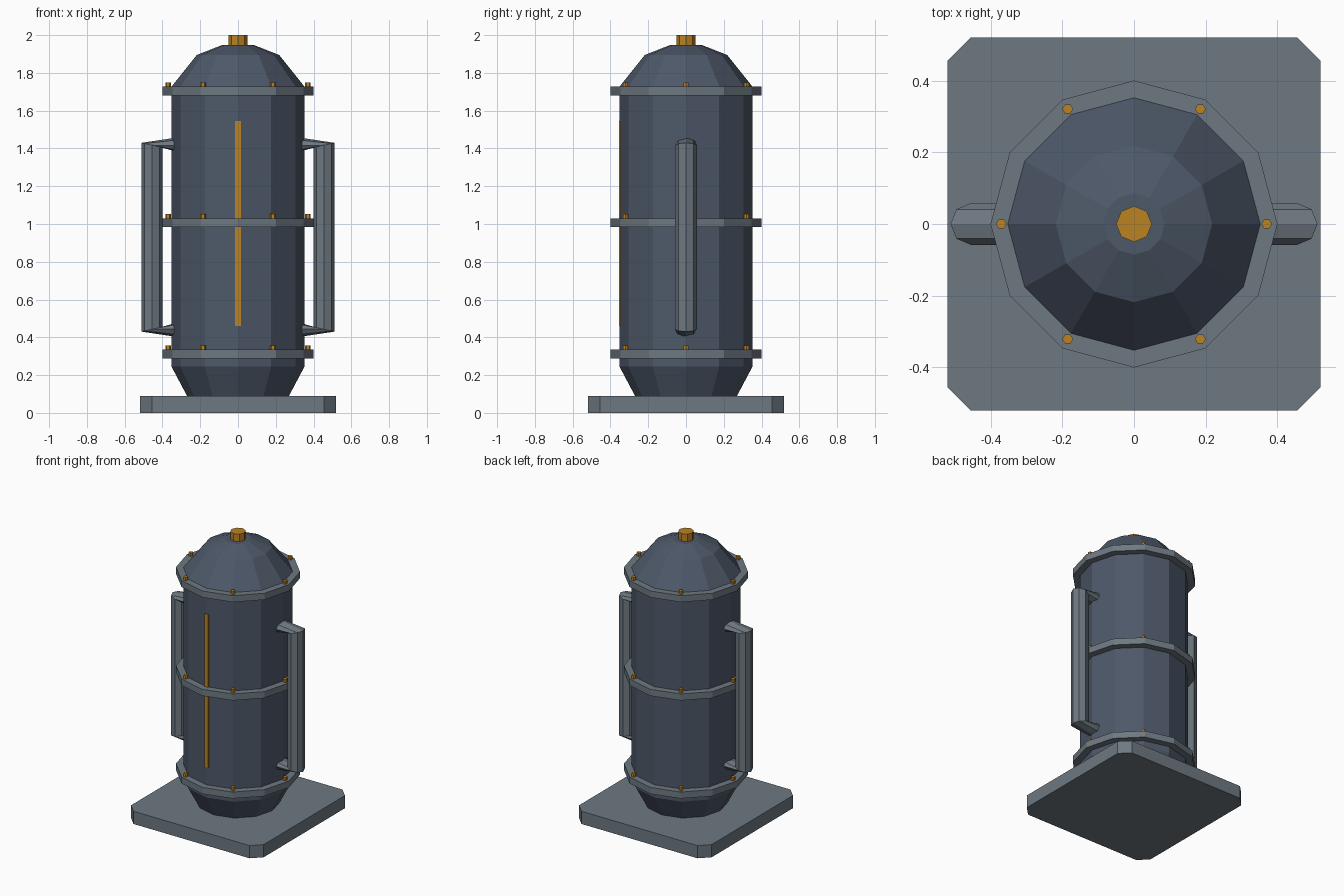
import bpy, bmesh
from math import sin, cos, pi, radians
from mathutils import Vector

if "Cube" in bpy.data.objects:
    bpy.data.objects.remove(bpy.data.objects["Cube"], do_unlink=True)


def material(name, rgb):
    m = bpy.data.materials.new(name)
    m.use_nodes = True
    m.diffuse_color = (*rgb, 1)
    m.node_tree.nodes["Principled BSDF"].inputs["Base Color"].default_value = (*rgb, 1)
    return m


STEEL = material("grey steel", (0.155, 0.19, 0.22))
NAVY = material("dark blue metal", (0.075, 0.098, 0.14))
BRASS = material("brass", (0.50, 0.225, 0.016))


def loft(name, rings, mat):
    """Skin a list of equal-length point rings and cap both ends."""
    bm = bmesh.new()
    loops = [[bm.verts.new(p) for p in ring] for ring in rings]
    n = len(loops[0])
    for a, b in zip(loops, loops[1:]):
        for i in range(n):
            j = (i + 1) % n
            bm.faces.new((a[i], a[j], b[j], b[i]))
    bm.faces.new(loops[0])
    bm.faces.new(loops[-1])
    bmesh.ops.recalc_face_normals(bm, faces=bm.faces)
    mesh = bpy.data.meshes.new(name)
    bm.to_mesh(mesh)
    bm.free()
    mesh.materials.append(mat)
    obj = bpy.data.objects.new(name, mesh)
    bpy.context.collection.objects.link(obj)
    return obj


def turned(name, profile, sides, mat, x=0, y=0):
    """Faceted solid of revolution from (radius, height) pairs."""
    rings = [[(x + r * cos(2 * pi * i / sides), y + r * sin(2 * pi * i / sides), z)
              for i in range(sides)] for r, z in profile]
    return loft(name, rings, mat)


# Base plate with clipped corners
S, C = 0.52, 0.455
corners = [(S, -C), (S, C), (C, S), (-C, S), (-S, C), (-S, -C), (-C, -S), (C, -S)]
loft("base_plate", [[(x, y, z) for x, y in corners] for z in (0, 0.09)], STEEL)

# Tank body with tapered foot and domed lid
turned("tank_body", [(0.27, 0.09), (0.352, 0.245), (0.352, 1.727),
                     (0.218, 1.895), (0.085, 1.947)], 12, NAVY)
turned("top_cap", [(0.05, 1.94), (0.05, 2.0)], 8, BRASS)

# Clamp bands, each with six bolts
for label, top in (("lower", 0.335), ("middle", 1.03), ("upper", 1.727)):
    turned(label + "_band", [(0.4, top - 0.046), (0.4, top)], 12, STEEL)
    for k in range(6):
        a = k * pi / 3
        turned(f"{label}_bolt_{k + 1}", [(0.015, top - 0.005), (0.015, top + 0.023)],
               6, BRASS, 0.37 * cos(a), 0.37 * sin(a))

# Front stripe along the tank's front ridge
stripe = [(-0.015, -0.34), (0.015, -0.34), (0.015, -0.355), (-0.015, -0.355)]
loft("front_stripe", [[(x, y, z) for x, y in stripe] for z in (0.46, 1.545)], BRASS)

# Side handles: eight-sided bar bent into the tank at both ends
STATIONS = [(0.23, 1.414, 90), (0.455, 1.417, 12.6),
            (0.455, 0.443, -12.6), (0.23, 0.446, -90)]
for side, sign in (("left", 1), ("right", -1)):
    rings = []
    for x, z, tilt in STATIONS:
        out = Vector((cos(radians(tilt)), 0, sin(radians(tilt))))
        ring = []
        for k in range(8):
            a = k * pi / 4
            p = Vector((x, 0, z)) + 0.058 * (cos(a) * out + sin(a) * Vector((0, 1, 0)))
            ring.append((sign * p.x, p.y, p.z))
        rings.append(ring)
    loft(side + "_handle", rings, STEEL)
